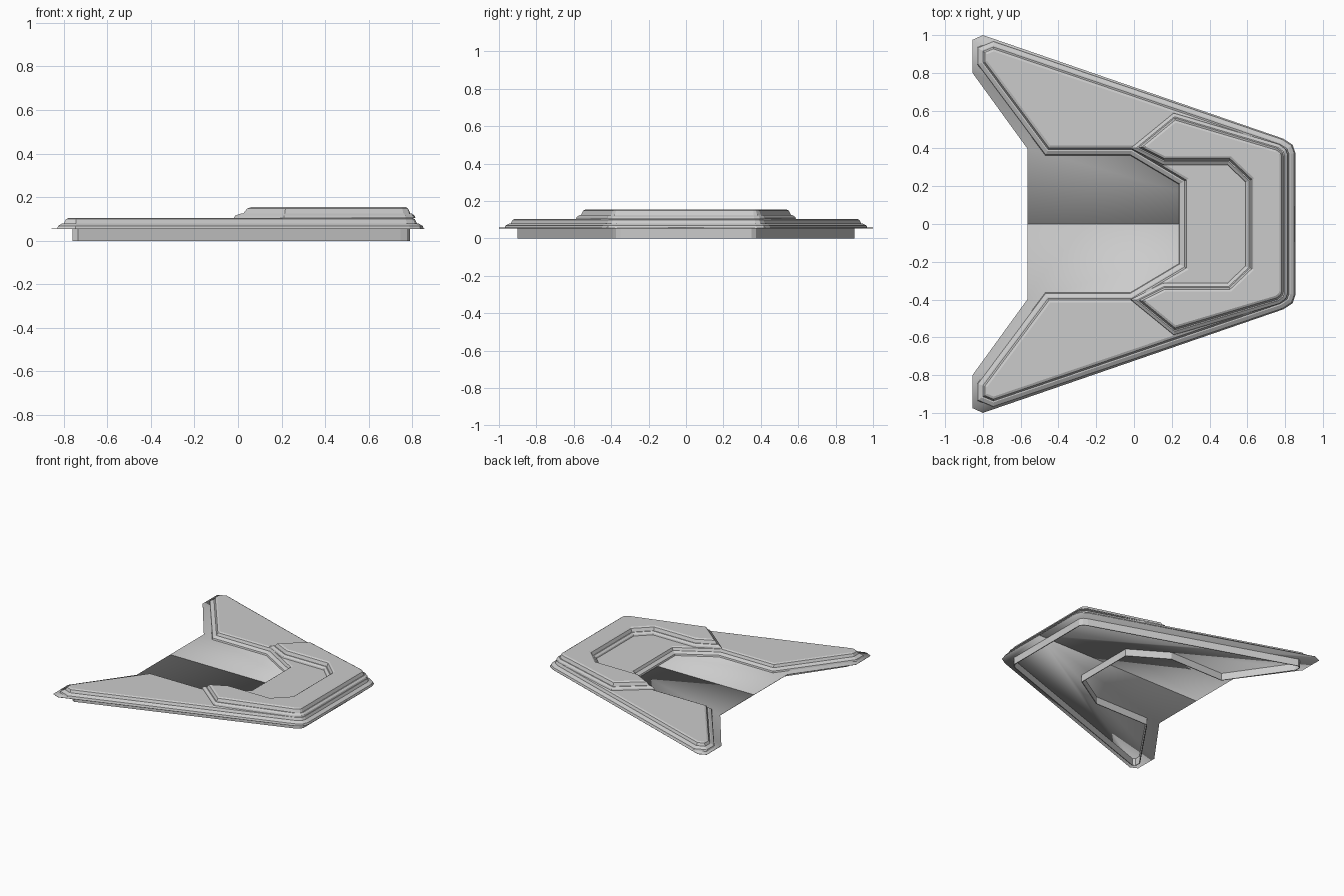
import bpy, bmesh
from mathutils import Vector

if "Cube" in bpy.data.objects:
    bpy.data.objects.remove(bpy.data.objects["Cube"])


def mirrored(half):
    """Close a +y half outline with its mirror image (counter-clockwise)."""
    return [Vector(p) for p in half] + [Vector((x, -y)) for x, y in reversed(half)]


def inset(loop, d):
    """Mitred inset of a counter-clockwise outline."""
    out, n = [], len(loop)
    for i, p in enumerate(loop):
        a = (p - loop[i - 1]).normalized()
        b = (loop[(i + 1) % n] - p).normalized()
        na, nb = Vector((-a.y, a.x)), Vector((-b.y, b.x))
        out.append(p + (na + nb) * (d / (1 + na.dot(nb))))
    return out


def make_object(name, bm):
    me = bpy.data.meshes.new(name)
    bm.to_mesh(me)
    bm.free()
    ob = bpy.data.objects.new(name, me)
    bpy.context.collection.objects.link(ob)
    return ob


def layered(name, half, levels, cap_top=True):
    """Skin rings of (inset, z) around an outline."""
    loop = mirrored(half)
    bm = bmesh.new()
    rings = [[bm.verts.new((p.x, p.y, z)) for p in inset(loop, d)] for d, z in levels]
    n = len(loop)
    for lo, hi in zip(rings, rings[1:]):
        for i in range(n):
            j = (i + 1) % n
            bm.faces.new((lo[i], lo[j], hi[j], hi[i]))
    if cap_top:
        cap = bm.faces.new(rings[-1])
        bm.normal_update()
        bmesh.ops.triangulate(bm, faces=[cap], ngon_method="EAR_CLIP")
    return make_object(name, bm)


# thin smooth-shaded base sheet, half of it mirrored; it is also the notch floor
half = [(0.855, 0), (0.855, 0.375), (0.84, 0.42), (0.79, 0.452), (-0.80, 1.0),
        (-0.855, 0.975), (-0.855, 0.80), (-0.565, 0.40), (-0.565, 0)]
bm = bmesh.new()
low, top = [[bm.verts.new((x, y, z)) for x, y in half] for z in (0.054, 0.057)]
n = len(half)
for i in range(n):
    j = (i + 1) % n
    bm.faces.new((low[i], low[j], top[j], top[i]))
for i in range(1, n - 1):
    bm.faces.new((top[0], top[i], top[i + 1]))
    bm.faces.new((low[0], low[i + 1], low[i]))
for f in bm.faces:
    f.smooth = True
sheet = make_object("base_sheet", bm)
mir = sheet.modifiers.new("mirror", "MIRROR")
mir.use_axis = (False, True, False)
mir.use_mirror_merge = False

# raised U-shaped plate with stepped edge moulding
layered("main_plate",
        [(0.852, 0.375), (0.837, 0.418), (0.788, 0.45),
         (-0.745, 0.97), (-0.83, 0.935), (-0.83, 0.845),
         (-0.47, 0.363), (-0.02, 0.363), (0.237, 0.21)],
        [(0, 0.056), (0.004, 0.068), (0.024, 0.08), (0.031, 0.08),
         (0.04, 0.099), (0.053, 0.105)])

# second C-shaped plate on the nose, open towards the notch
layered("nose_plate",
        [(0.815, 0.365), (0.805, 0.395), (0.77, 0.422),
         (0.21, 0.588), (-0.02, 0.40), (0.155, 0.312),
         (0.495, 0.312), (0.59, 0.222)],
        [(0, 0.104), (0.004, 0.115), (0.018, 0.125), (0.024, 0.125),
         (0.034, 0.148), (0.046, 0.155)])

# hanging skirt under the sheet, open below
skirt = layered("skirt",
                [(0.79, 0.35), (0.775, 0.375), (0.745, 0.39), (-0.735, 0.90),
                 (-0.76, 0.885), (-0.76, 0.84), (-0.455, 0.40),
                 (0.0, 0.40), (0.27, 0.235)],
                [(0, 0.0), (0, 0.055)], cap_top=False)
thick = skirt.modifiers.new("thickness", "SOLIDIFY")
thick.thickness = 0.006
thick.offset = -1
